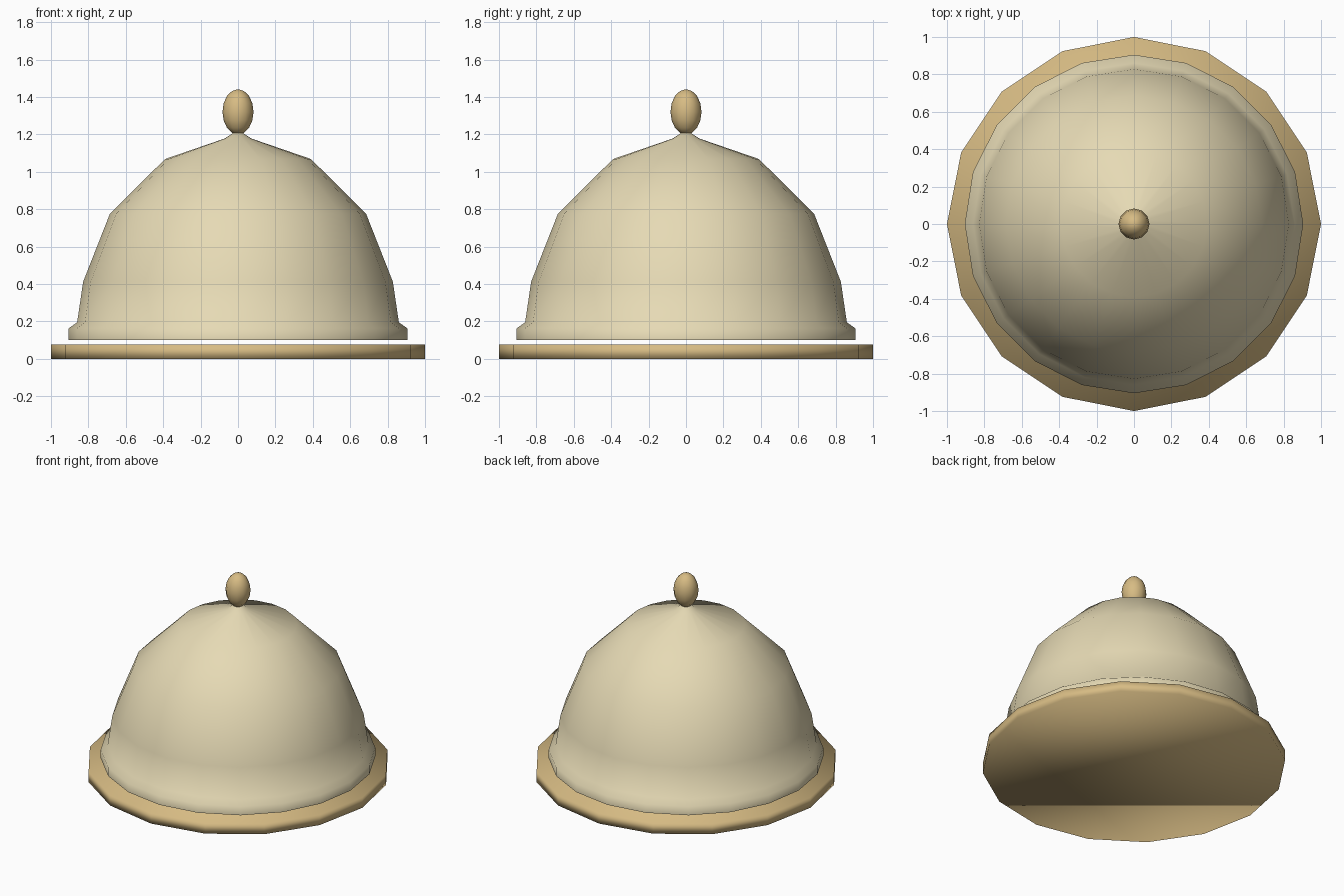
import bpy, bmesh, math

if "Cube" in bpy.data.objects:
    bpy.data.objects.remove(bpy.data.objects["Cube"])


def material(name, rgb):
    m = bpy.data.materials.new(name)
    m.diffuse_color = (*rgb, 1)
    m.use_nodes = True
    m.node_tree.nodes["Principled BSDF"].inputs["Base Color"].default_value = m.diffuse_color
    return m


def finish(name, bm, mat):
    bmesh.ops.recalc_face_normals(bm, faces=bm.faces[:])
    for f in bm.faces:
        f.smooth = True
    mesh = bpy.data.meshes.new(name)
    bm.to_mesh(mesh)
    bm.free()
    mesh.materials.append(mat)
    ob = bpy.data.objects.new(name, mesh)
    bpy.context.collection.objects.link(ob)
    return ob


def lathe(name, profile, sides, mat):
    # Spin a radius/height profile round the z axis
    bm = bmesh.new()
    verts = [bm.verts.new((r, 0, z)) for r, z in profile]
    edges = [bm.edges.new(p) for p in zip(verts, verts[1:])]
    bmesh.ops.spin(bm, geom=verts + edges, cent=(0, 0, 0), axis=(0, 0, 1),
                   angle=math.tau, steps=sides, use_duplicate=False)
    bmesh.ops.remove_doubles(bm, verts=bm.verts[:], dist=1e-4)
    return finish(name, bm, mat)


gold = material("gold", (0.68, 0.50, 0.23))
cream = material("cream", (0.79, 0.70, 0.46))

# Serving plate: 16-sided disc
bm = bmesh.new()
bmesh.ops.create_cone(bm, cap_ends=True, segments=16, radius1=1, radius2=1, depth=0.075)
bmesh.ops.translate(bm, verts=bm.verts[:], vec=(0, 0, 0.0375))
finish("plate", bm, gold)

# Dome cover with flared lip, floating just above the plate
lathe("dome_cover", [(0.905, 0.10), (0.905, 0.163), (0.86, 0.195), (0.828, 0.412),
                     (0.685, 0.775), (0.39, 1.068), (0.07, 1.178), (0.025, 1.208),
                     (0, 1.21)], 20, cream)

# Egg-shaped knob
bm = bmesh.new()
bmesh.ops.create_uvsphere(bm, u_segments=12, v_segments=8, radius=1)
bmesh.ops.scale(bm, verts=bm.verts[:], vec=(0.083, 0.083, 0.121))
bmesh.ops.translate(bm, verts=bm.verts[:], vec=(0, 0, 1.32))
finish("knob", bm, gold)
